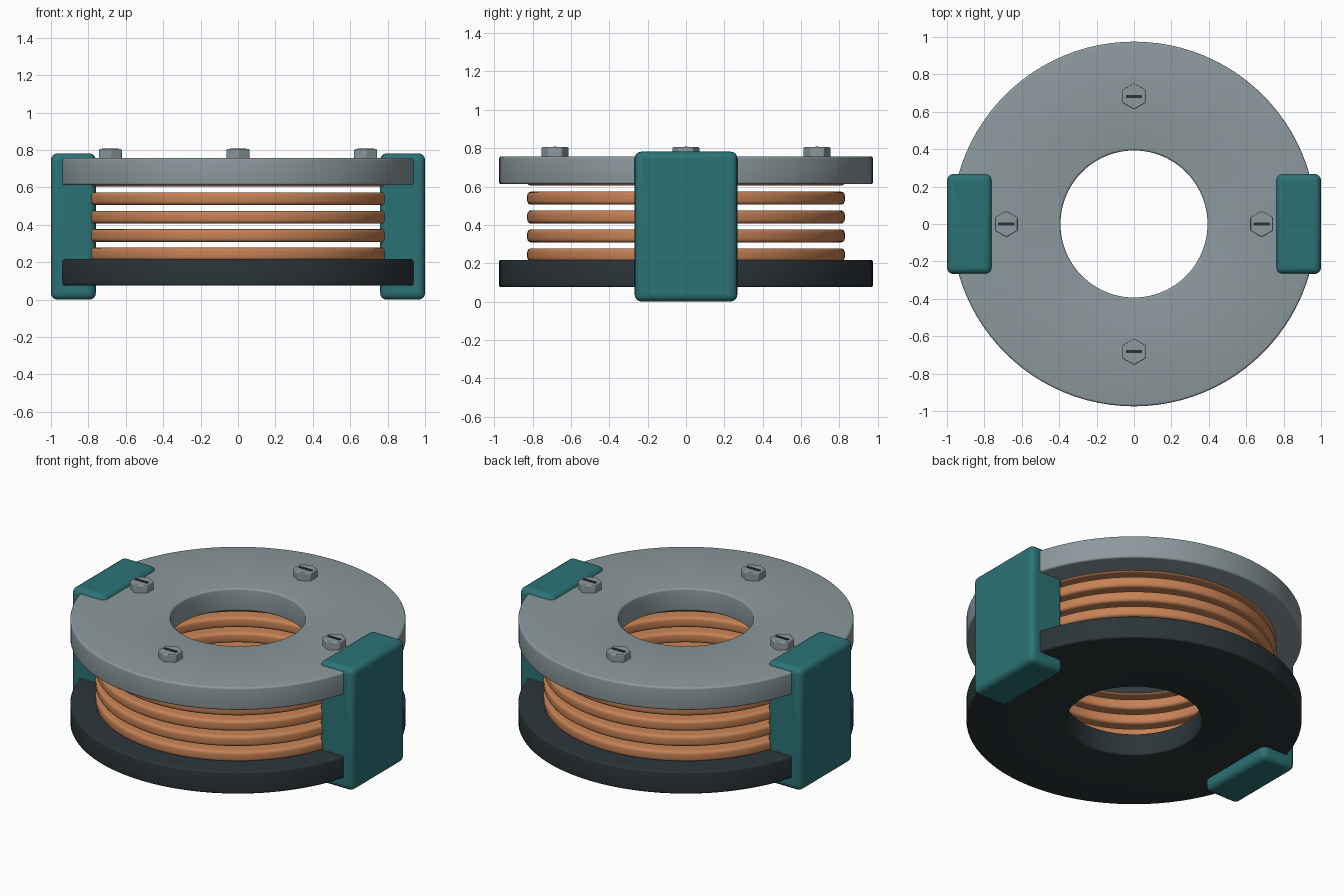
import bpy, bmesh, math

if "Cube" in bpy.data.objects:
    bpy.data.objects.remove(bpy.data.objects["Cube"])


def material(name, rgb):
    m = bpy.data.materials.new(name)
    m.diffuse_color = (*rgb, 1)
    m.use_nodes = True
    m.node_tree.nodes["Principled BSDF"].inputs["Base Color"].default_value = m.diffuse_color
    return m


STEEL = material("steel", (0.26, 0.32, 0.34))
DARK = material("dark_iron", (0.025, 0.035, 0.04))
COPPER = material("copper", (0.56, 0.22, 0.09))
TEAL = material("teal", (0.025, 0.17, 0.18))


def finish(name, bm, mat, loc=(0, 0, 0), bevel=0, segments=3):
    bmesh.ops.recalc_face_normals(bm, faces=bm.faces)
    me = bpy.data.meshes.new(name)
    bm.to_mesh(me)
    bm.free()
    ob = bpy.data.objects.new(name, me)
    bpy.context.collection.objects.link(ob)
    ob.location = loc
    me.materials.append(mat)
    bpy.ops.object.select_all(action='DESELECT')
    ob.select_set(True)
    bpy.context.view_layer.objects.active = ob
    bpy.ops.object.shade_smooth_by_angle(angle=math.radians(35))
    if bevel:
        mod = ob.modifiers.new("bevel", 'BEVEL')
        mod.width, mod.segments = bevel, segments
        mod.limit_method = 'ANGLE'
    return ob


def ring(name, r_in, r_out, z0, z1, round_r, mat, sides=96, steps=4):
    """Revolve a rounded rectangle around z."""
    profile = []
    corners = [(r_out, z1, -1, -1, 0), (r_in, z1, 1, -1, 90),
               (r_in, z0, 1, 1, 180), (r_out, z0, -1, 1, 270)]
    for r, z, dr, dz, start in corners:
        for i in range(steps + 1):
            a = math.radians(start + 90 * i / steps)
            profile.append((r + round_r * (dr + math.cos(a)),
                            z + round_r * (dz + math.sin(a))))
    bm = bmesh.new()
    loops = []
    for s in range(sides):
        t = math.tau * s / sides
        loops.append([bm.verts.new((r * math.cos(t), r * math.sin(t), z)) for r, z in profile])
    n = len(profile)
    for s in range(sides):
        a, b = loops[s], loops[(s + 1) % sides]
        for i in range(n):
            j = (i + 1) % n
            bm.faces.new((a[i], b[i], b[j], a[j]))
    return finish(name, bm, mat)


def box(name, size, loc, mat, bevel=0, segments=3):
    bm = bmesh.new()
    bmesh.ops.create_cube(bm, size=1)
    bmesh.ops.scale(bm, vec=size, verts=bm.verts)
    return finish(name, bm, mat, loc, bevel, segments)


# End plates
ring("bottom_plate", 0.393, 0.975, 0.075, 0.218, 0.012, DARK)
ring("top_plate", 0.393, 0.975, 0.612, 0.757, 0.012, STEEL)

# Stacked copper windings
for i in range(5):
    z = 0.244 + 0.0985 * i
    ring(f"winding_{i + 1}", 0.6, 0.828, z - 0.034, z + 0.034, 0.02, COPPER)

# Side clamps
for side, x in (("left", -0.88), ("right", 0.88)):
    box(f"{side}_clamp", (0.24, 0.535, 0.782), (x, 0, 0.391), TEAL, 0.035, 4)

# Hex bolts with slots
for i in range(4):
    a = i * math.pi / 2
    x, y = 0.683 * math.cos(a), 0.683 * math.sin(a)
    bm = bmesh.new()
    bmesh.ops.create_cone(bm, cap_ends=True, segments=6, radius1=0.071, radius2=0.071, depth=0.06)
    finish(f"bolt_{i + 1}", bm, STEEL, (x, y, 0.775), 0.005, 2)
    box(f"bolt_slot_{i + 1}", (0.088, 0.016, 0.012), (x, y, 0.803), DARK)
